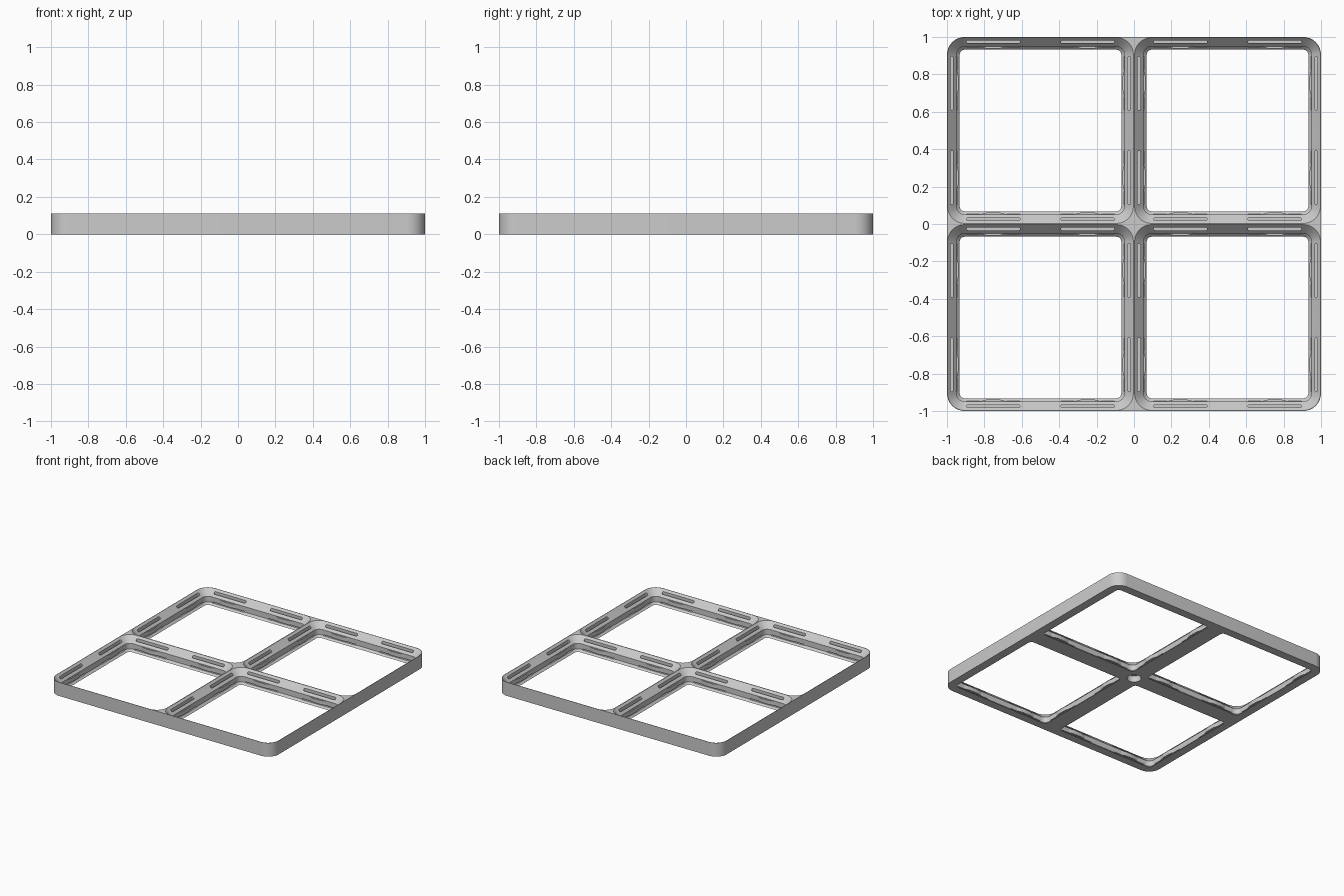
import bpy, bmesh, math
from mathutils import Matrix, Vector

if "Cube" in bpy.data.objects:
    bpy.data.objects.remove(bpy.data.objects["Cube"])

H = 0.111          # frame height
R = 0.095          # corner radius of each cell
LAND = 0.003       # flat width left on top of the walls

grey = bpy.data.materials.new("light grey plastic")
grey.diffuse_color = (0.6, 0.6, 0.6, 1)
grey.use_nodes = True
grey.node_tree.nodes["Principled BSDF"].inputs["Base Color"].default_value = grey.diffuse_color


def make_object(name, bm):
    bmesh.ops.recalc_face_normals(bm, faces=bm.faces)
    me = bpy.data.meshes.new(name)
    bm.to_mesh(me)
    bm.free()
    me.materials.append(grey)
    ob = bpy.data.objects.new(name, me)
    bpy.context.collection.objects.link(ob)
    return ob


def loft(bm, rings):
    """Closed solid through a stack of rings with equal point counts."""
    loops = [[bm.verts.new(p) for p in ring] for ring in rings]
    n = len(loops[0])
    for a, b in zip(loops, loops[1:]):
        for i in range(n):
            j = (i + 1) % n
            bm.faces.new((a[i], a[j], b[j], b[i]))
    bm.faces.new(loops[0][::-1])
    bm.faces.new(loops[-1])


def rounded(cx, cy, hx, hy, r, z, seg=8):
    """Rounded rectangle ring."""
    pts = []
    for k, (sx, sy) in enumerate(((1, 1), (-1, 1), (-1, -1), (1, -1))):
        for i in range(seg + 1):
            a = math.pi / 2 * (k + i / seg)
            pts.append(Vector((cx + sx * (hx - r) + r * math.cos(a),
                               cy + sy * (hy - r) + r * math.sin(a), z)))
    return pts


def every_clip():
    """Placement of each clip: x along the wall, y = distance in from the cell edge."""
    for cx in (-0.5, 0.5):
        for cy in (-0.5, 0.5):
            for k in range(4):
                for s in (-0.252, 0.252):
                    yield (Matrix.Translation((cx, cy, 0))
                           @ Matrix.Rotation(k * math.pi / 2, 4, 'Z')
                           @ Matrix.Translation((s, -0.5, 0)))


def repeat_clips(name, rings):
    bm = bmesh.new()
    for m in every_clip():
        loft(bm, [[m @ Vector(p) for p in ring] for ring in rings])
    return make_object(name, bm)


# Outer block
bm = bmesh.new()
loft(bm, [rounded(0, 0, 1, 1, R, z) for z in (0, H)])
frame = make_object("grid_frame", bm)

# Cell openings with the stepped, chamfered wall profile (inset, height)
profile = ((0.068, -0.02), (0.068, 0), (0.051, 0.017), (0.051, 0.0615),
           (LAND, H), (LAND, H + 0.02))
bm = bmesh.new()
for cx in (-0.5, 0.5):
    for cy in (-0.5, 0.5):
        loft(bm, [rounded(cx, cy, 0.5 - d, 0.5 - d, R - d, z) for d, z in profile])
cells = make_object("cell_cutter", bm)

# Slots behind the spring strips, and the gaps below the strips
slots = repeat_clips("slot_cutter", [rounded(0, 0.026, 0.143, 0.0075, 0.0074, z, 4)
                                     for z in (0.016, 0.14)])
gaps = repeat_clips("gap_cutter", [rounded(0, 0.052, 0.143, 0.028, 0.002, z, 1)
                                   for z in (0.0145, 0.0225)])

# Blind round hole under the centre
bm = bmesh.new()
bmesh.ops.create_cone(bm, cap_ends=True, segments=32, radius1=0.052, radius2=0.052,
                      depth=0.1, matrix=Matrix.Translation((0, 0, 0)))
hole = make_object("hole_cutter", bm)

bpy.context.view_layer.objects.active = frame
for cutter in (cells, slots, gaps, hole):
    mod = frame.modifiers.new("cut", 'BOOLEAN')
    mod.operation = 'DIFFERENCE'
    mod.solver = 'EXACT'
    mod.object = cutter
    bpy.ops.object.modifier_apply(modifier=mod.name)
    bpy.data.objects.remove(cutter)

# Bulging catches on the spring strips
outline = ((-0.078, 0.044), (0.078, 0.044), (0.078, 0.051), (0.06, 0.055), (0.036, 0.061),
           (-0.036, 0.061), (-0.06, 0.055), (-0.078, 0.051))
bumps = repeat_clips("clip_bumps", [[(x, y, z) for x, y in outline] for z in (0.024, 0.057)])

for ob in (frame, bumps):
    bpy.ops.object.select_all(action='DESELECT')
    ob.select_set(True)
    bpy.context.view_layer.objects.active = ob
    bpy.ops.object.shade_smooth_by_angle(angle=math.radians(30))
